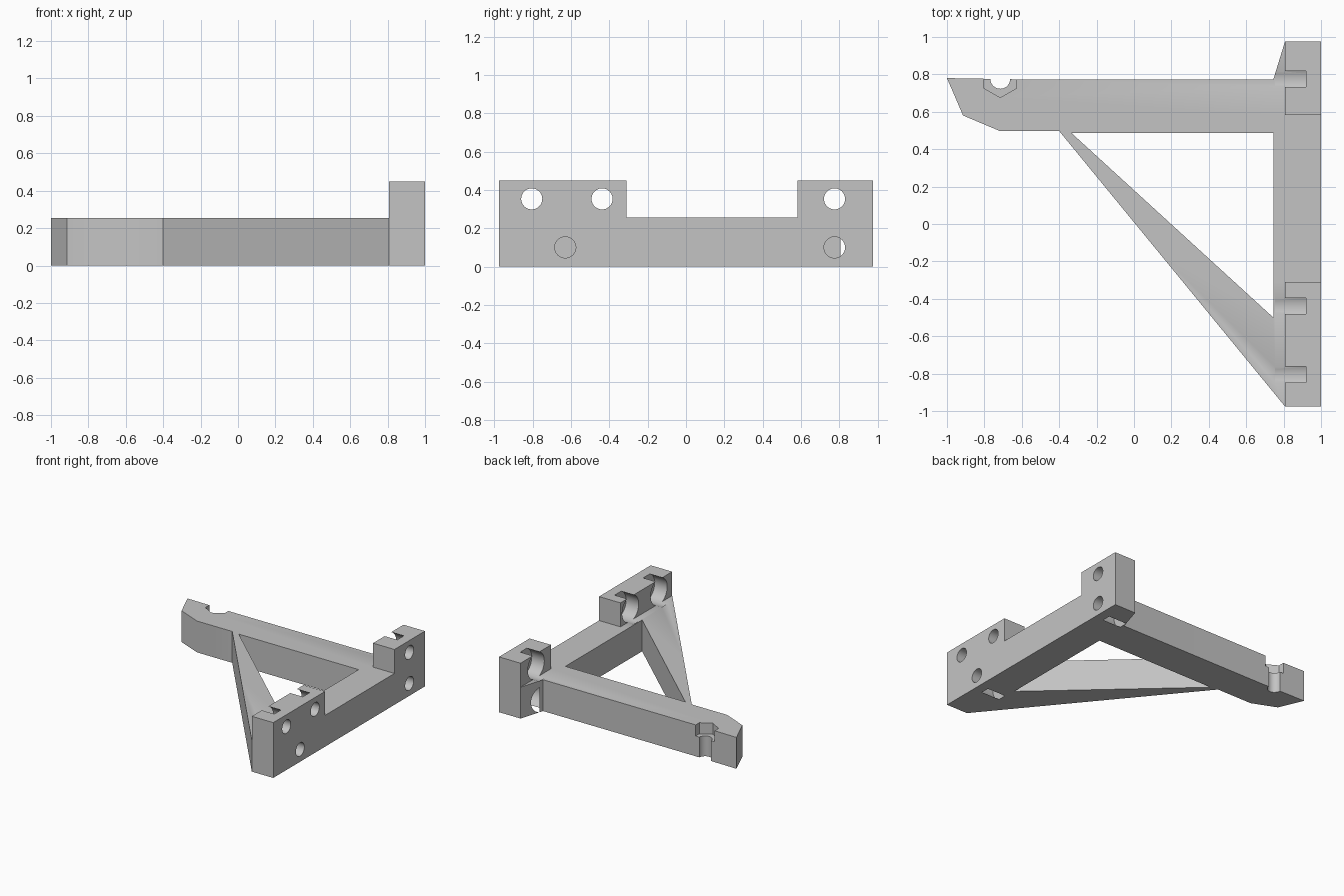
import bpy, bmesh, math
from mathutils import Matrix

cube = bpy.data.objects.get("Cube")
if cube:
    bpy.data.objects.remove(cube, do_unlink=True)

grey = bpy.data.materials.new("plain grey")
grey.use_nodes = True
grey.diffuse_color = (0.55, 0.55, 0.55, 1)
grey.node_tree.nodes["Principled BSDF"].inputs["Base Color"].default_value = grey.diffuse_color

BASE_TOP, POST_TOP, POST_X = 0.255, 0.45, 0.807


def finish(name, bm):
    bmesh.ops.recalc_face_normals(bm, faces=bm.faces)
    mesh = bpy.data.meshes.new(name)
    bm.to_mesh(mesh)
    bm.free()
    mesh.materials.append(grey)
    obj = bpy.data.objects.new(name, mesh)
    bpy.context.collection.objects.link(obj)
    return obj


def prism(name, loops, height):
    """Extrude a flat face (outer loop, optional hole loops) upward from z = 0."""
    bm = bmesh.new()
    edges = []
    for loop in loops:
        vs = [bm.verts.new((x, y, 0)) for x, y in loop]
        edges += [bm.edges.new((a, b)) for a, b in zip(vs, vs[1:] + vs[:1])]
    bmesh.ops.triangle_fill(bm, edges=edges, use_beauty=True)
    res = bmesh.ops.extrude_face_region(bm, geom=bm.faces[:])
    top = [g for g in res["geom"] if isinstance(g, bmesh.types.BMVert)]
    bmesh.ops.translate(bm, verts=top, vec=(0, 0, height))
    bmesh.ops.dissolve_limit(bm, angle_limit=0.001, verts=bm.verts[:], edges=bm.edges[:])
    return finish(name, bm)


def box(name, lo, hi):
    bm = bmesh.new()
    size = [b - a for a, b in zip(lo, hi)]
    mid = [(a + b) / 2 for a, b in zip(lo, hi)]
    bmesh.ops.create_cube(bm, size=1, matrix=Matrix.Translation(mid) @ Matrix.Diagonal((*size, 1)))
    return finish(name, bm)


def rod(name, centre, radius, length, sides=48, along_x=False):
    bm = bmesh.new()
    turn = Matrix.Rotation(math.pi / 2, 4, 'Y') if along_x else Matrix()
    bmesh.ops.create_cone(bm, cap_ends=True, segments=sides, radius1=radius, radius2=radius,
                          depth=length, matrix=Matrix.Translation(centre) @ turn)
    return finish(name, bm)


def cut(target, cutter):
    cutter.hide_render = True
    mod = target.modifiers.new("cut", 'BOOLEAN')
    mod.operation, mod.solver, mod.object = 'DIFFERENCE', 'EXACT', cutter
    bpy.context.view_layer.objects.active = target
    bpy.ops.object.modifier_apply(modifier=mod.name)
    bpy.data.objects.remove(cutter, do_unlink=True)


# Bracket plan: arm, wall plate and diagonal brace around a triangular opening
outline = [(-1, 0.78), (-0.914, 0.58), (-0.717, 0.497), (-0.4, 0.497), (POST_X, -0.975),
           (1, -0.975), (1, 0.975), (POST_X, 0.975), (0.745, 0.773), (-0.6, 0.773)]
opening = [(-0.335, 0.487), (0.745, 0.487), (0.745, -0.5)]
bracket = prism("bracket", [outline, opening], POST_TOP)

# Lower the arm, the brace and the middle of the plate, leaving two raised posts
cut(bracket, box("arm_clearance", (-1.2, -1.2, BASE_TOP), (POST_X, 1.2, 0.6)))
cut(bracket, box("plate_clearance", (0.7, -0.31, BASE_TOP), (1.2, 0.583, 0.6)))

# Screw holes through the plate, each with a wider bore on the inner side
for y, z in [(-0.805, 0.353), (-0.438, 0.353), (0.775, 0.353), (-0.63, 0.1), (0.775, 0.1)]:
    cut(bracket, rod("screw_bore", (0.8375, y, z), 0.106, 0.165, along_x=True))
    cut(bracket, rod("screw_hole", (1, y, z), 0.055, 0.3, along_x=True))

# Half hexagonal nut pocket and pin groove near the arm tip
cut(bracket, rod("nut_pocket", (-0.715, 0.776, 0.26), 0.1, 0.19, sides=6))
cut(bracket, rod("pin_groove", (-0.715, 0.776, 0.1), 0.053, 0.6))

# Smooth round bores, crisp edges elsewhere
bpy.ops.object.select_all(action='DESELECT')
bracket.select_set(True)
bpy.context.view_layer.objects.active = bracket
bpy.ops.object.shade_smooth_by_angle(angle=math.radians(30))
